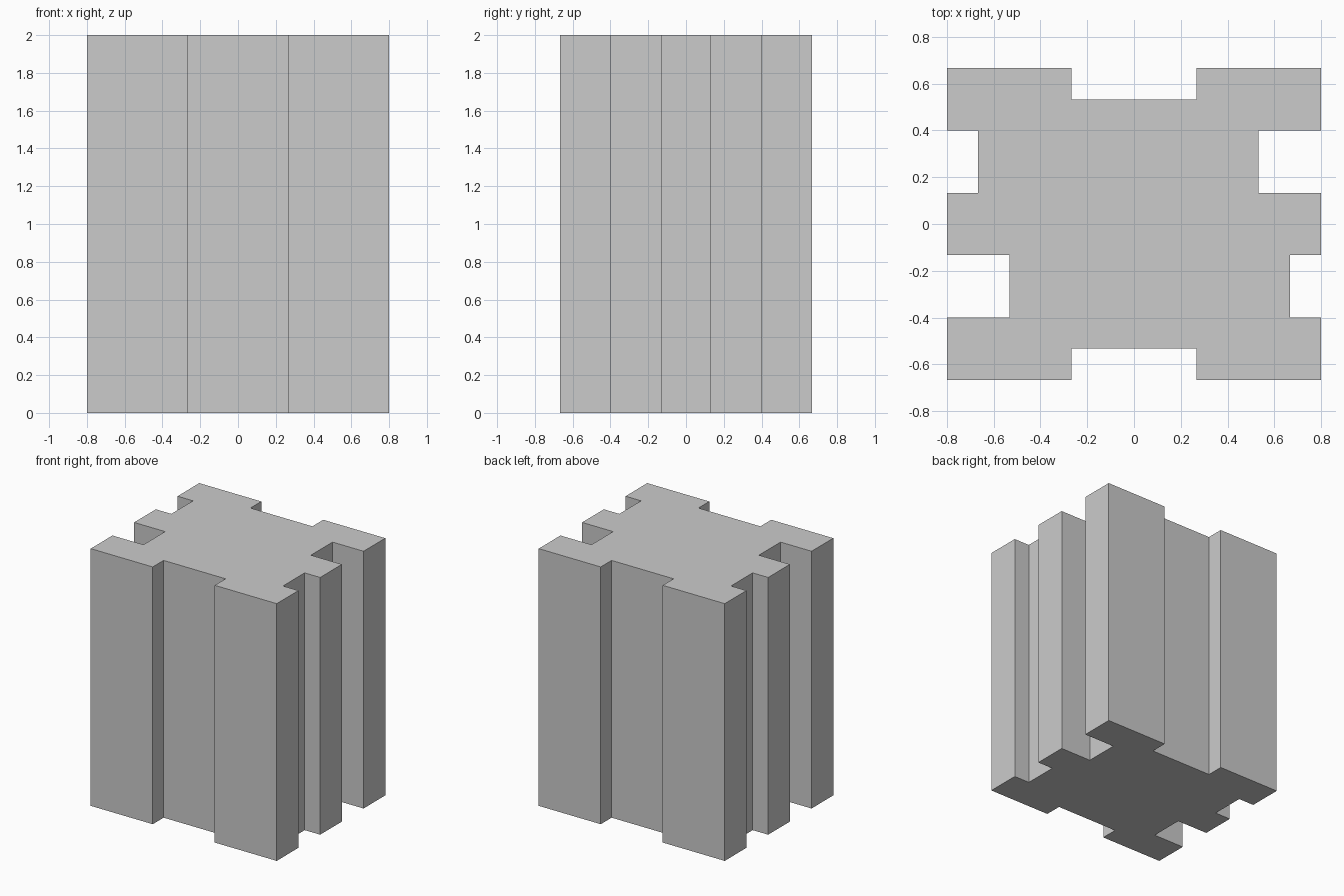
import bpy
import bmesh

if "Cube" in bpy.data.objects:
    bpy.data.objects.remove(bpy.data.objects["Cube"])

UNIT = 2 / 15      # the notches sit on a regular grid
HEIGHT = 2.0

# Half of the outline in grid units; the other half is its 180 degree turn
half = [(-6, -5), (-2, -5), (-2, -4), (2, -4), (2, -5), (6, -5), (6, -3),
        (5, -3), (5, -1), (6, -1), (6, 1), (4, 1), (4, 3), (6, 3)]
outline = half + [(-x, -y) for x, y in half]

# Notched block: fill the outline and extrude it upwards
bm = bmesh.new()
base = bm.faces.new([bm.verts.new((x * UNIT, y * UNIT, 0)) for x, y in outline])
top = bmesh.ops.extrude_face_region(bm, geom=[base], use_keep_orig=True)
bmesh.ops.translate(bm, vec=(0, 0, HEIGHT),
                    verts=[v for v in top["geom"] if isinstance(v, bmesh.types.BMVert)])
bmesh.ops.recalc_face_normals(bm, faces=bm.faces)

mesh = bpy.data.meshes.new("notched_block")
bm.to_mesh(mesh)
bm.free()
block = bpy.data.objects.new("notched_block", mesh)
bpy.context.collection.objects.link(block)
